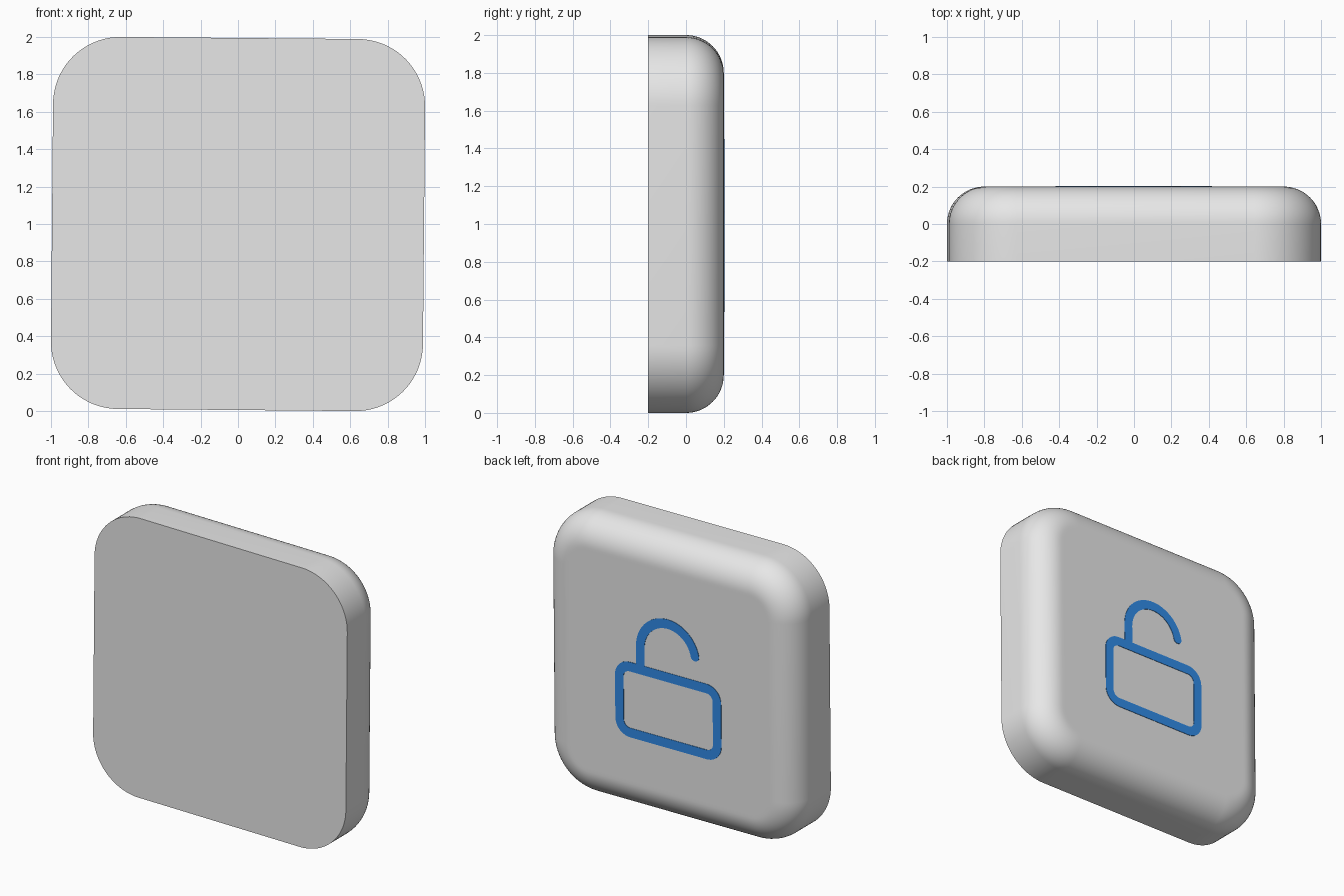
import bpy, bmesh, math

if "Cube" in bpy.data.objects:
    bpy.data.objects.remove(bpy.data.objects["Cube"])

TILT = math.radians(0.5)      # the whole tile leans very slightly clockwise
HALF, CORNER, FILLET = 0.9945, 0.36, 0.2
BACK = 0.2                    # y of the flat back face


def material(name, colour):
    m = bpy.data.materials.new(name)
    m.diffuse_color = (*colour, 1)
    m.use_nodes = True
    m.node_tree.nodes["Principled BSDF"].inputs["Base Color"].default_value = m.diffuse_color
    return m


def rounded_rect(hx, hz, r, cz=0.0, n=20):
    """Points (x, z) around a rounded rectangle."""
    pts = []
    for q, (sx, sz) in enumerate([(1, 1), (-1, 1), (-1, -1), (1, -1)]):
        for i in range(n + 1):
            a = math.pi / 2 * (q + i / n)
            pts.append((sx * (hx - r) + r * math.cos(a),
                        cz + sz * (hz - r) + r * math.sin(a)))
    return pts


def bridge(bm, a, b, closed=True):
    """Quads between two equally long vertex rows."""
    faces = []
    for i in range(len(a) if closed else len(a) - 1):
        j = (i + 1) % len(a)
        faces.append(bm.faces.new((a[i], a[j], b[j], b[i])))
    return faces


def finish(bm, name, mat):
    bmesh.ops.recalc_face_normals(bm, faces=bm.faces)
    me = bpy.data.meshes.new(name)
    bm.to_mesh(me)
    bm.free()
    me.materials.append(mat)
    ob = bpy.data.objects.new(name, me)
    bpy.context.collection.objects.link(ob)
    ob.location = (0, 0, 1)
    ob.rotation_euler = (0, TILT, 0)
    return ob


def thicken(bm, t=0.003):
    res = bmesh.ops.extrude_face_region(bm, geom=bm.faces[:], use_keep_orig=True)
    verts = [g for g in res["geom"] if isinstance(g, bmesh.types.BMVert)]
    bmesh.ops.translate(bm, verts=verts, vec=(0, t, 0))


grey = material("light grey", (0.8, 0.8, 0.8))
blue = material("blue", (0.03, 0.265, 0.82))

# Tile: rounded square with flat front and a filleted back edge
profile = [(0, -0.2)]
steps = 16
for i in range(steps + 1):
    a = math.pi / 2 * i / steps
    profile.append((FILLET * (1 - math.cos(a)), FILLET * math.sin(a)))
profile.append((FILLET + 0.02, BACK))
bm = bmesh.new()
rings = []
for inset, y in profile:
    h = HALF - inset
    rings.append([bm.verts.new((x, y, z))
                  for x, z in rounded_rect(h, h, CORNER - inset)])
for a, b in zip(rings, rings[1:]):
    bridge(bm, a, b)
bm.faces.new(rings[0])
bm.faces.new(rings[-1])
tile = finish(bm, "tile", grey)
bpy.context.view_layer.objects.active = tile
tile.select_set(True)
bpy.ops.object.shade_smooth_by_angle(angle=math.radians(35))

# Padlock body: thin rounded frame on the back (z is relative to tile centre)
W = 0.066
BODY_Z, BODY_HX, BODY_HZ = -0.197, 0.417, 0.267
bm = bmesh.new()
outer, inner = [
    [bm.verts.new((x, BACK, z)) for x, z in
     rounded_rect(BODY_HX - d, BODY_HZ - d, 0.115 - d, BODY_Z, 10)]
    for d in (0, W)]
bridge(bm, outer, inner)
thicken(bm)
finish(bm, "padlock_body", blue)

# Padlock shackle: one leg, an arch and a free round end
R, ARCH_Z, END = 0.217, 0.199, math.radians(169)
rows = [(R, BODY_Z + BODY_HZ, 1, 0, W / 2)]     # x, z, normal x, normal z, half width
for i in range(33):
    a = END * i / 32
    c, s = math.cos(a), math.sin(a)
    rows.append((R * c, ARCH_Z + R * s, c, s, W / 2))
ex, ez, nx, nz, _ = rows[-1]
for i in range(1, 9):
    t = math.radians(88) * i / 8
    d = W / 2 * math.sin(t)
    rows.append((ex - nz * d, ez + nx * d, nx, nz, W / 2 * math.cos(t)))
bm = bmesh.new()
sides = [[bm.verts.new((x + k * w * nx, BACK, z + k * w * nz))
          for x, z, nx, nz, w in rows] for k in (1, -1)]
bridge(bm, sides[0], sides[1], closed=False)
thicken(bm)
finish(bm, "padlock_shackle", blue)
